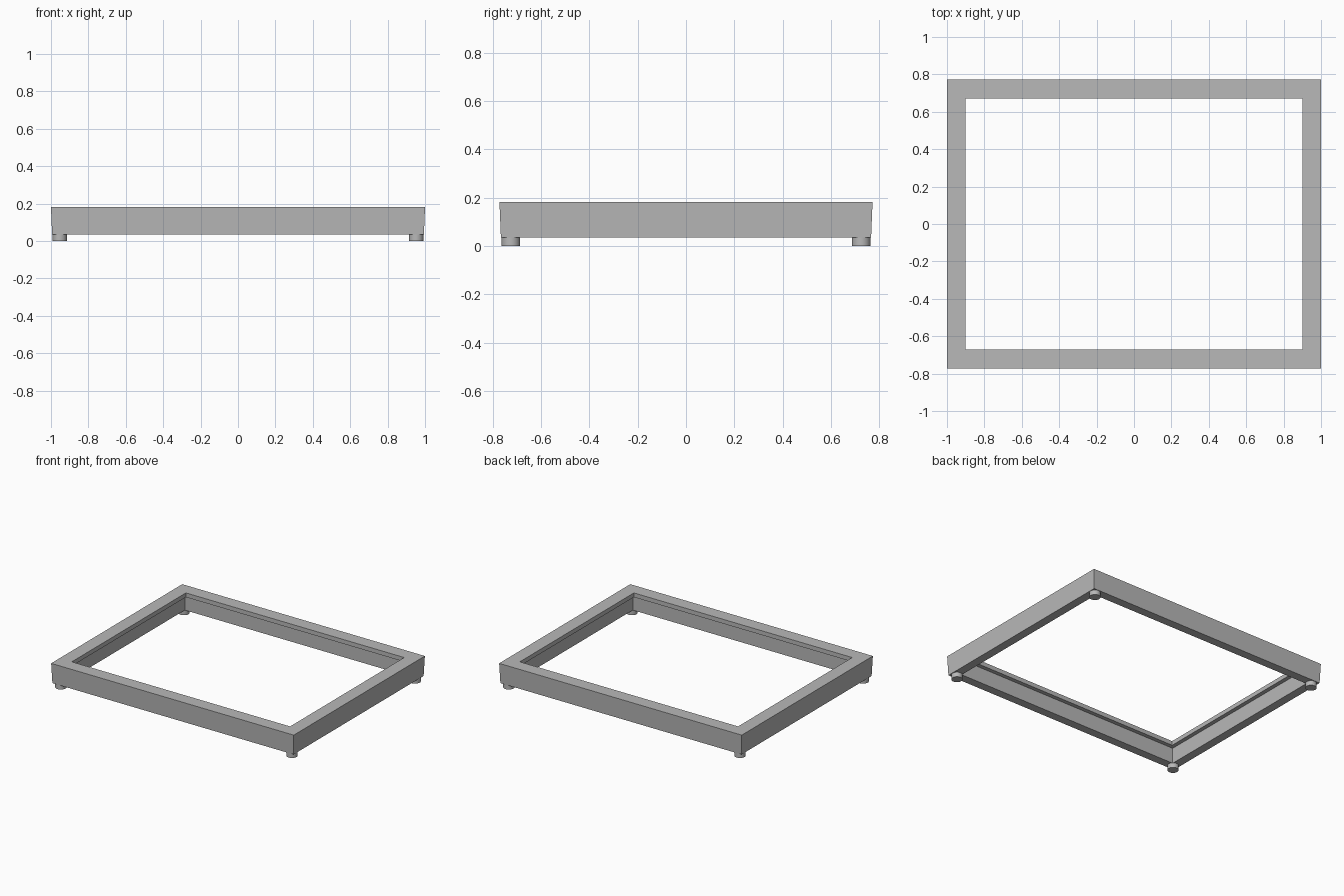
import bpy
import bmesh

if "Cube" in bpy.data.objects:
    bpy.data.objects.remove(bpy.data.objects["Cube"], do_unlink=True)

HALF_X, HALF_Y = 1.0, 0.772
BASE, TOP = 0.035, 0.183
FOOT_RADIUS, FOOT_INSET = 0.038, 0.047

grey = bpy.data.materials.new("satin grey")
grey.use_nodes = True
colour = (0.48, 0.48, 0.48, 1)
grey.diffuse_color = colour
grey.node_tree.nodes["Principled BSDF"].inputs["Base Color"].default_value = colour


def add_object(name, bm):
    bmesh.ops.recalc_face_normals(bm, faces=bm.faces[:])
    mesh = bpy.data.meshes.new(name)
    bm.to_mesh(mesh)
    bm.free()
    mesh.materials.append(grey)
    obj = bpy.data.objects.new(name, mesh)
    bpy.context.collection.objects.link(obj)
    return obj


# Mitred frame: the rail section (inset, height) swept round a rectangle,
# with a rebate under the inner lip
section = [(0.006, BASE), (0, TOP), (0.1, TOP), (0.1, TOP - 0.032),
           (0.07, TOP - 0.032), (0.07, BASE)]
corners = [(-1, -1), (1, -1), (1, 1), (-1, 1)]
bm = bmesh.new()
rings = [[bm.verts.new((sx * (HALF_X - d), sy * (HALF_Y - d), z)) for d, z in section]
         for sx, sy in corners]
for i, ring in enumerate(rings):
    following = rings[(i + 1) % len(rings)]
    for j in range(len(section)):
        k = (j + 1) % len(section)
        bm.faces.new((ring[j], following[j], following[k], ring[k]))
add_object("frame", bm)

# Round feet under the four corners
for sx, sy in corners:
    bm = bmesh.new()
    bmesh.ops.create_cone(bm, cap_ends=True, segments=32, radius1=FOOT_RADIUS,
                          radius2=FOOT_RADIUS, depth=BASE)
    name = ("front" if sy < 0 else "back") + ("_left" if sx > 0 else "_right") + "_foot"
    foot = add_object(name, bm)
    foot.location = (sx * (HALF_X - FOOT_INSET), sy * (HALF_Y - FOOT_INSET), BASE / 2)
    bpy.ops.object.select_all(action="DESELECT")
    foot.select_set(True)
    bpy.context.view_layer.objects.active = foot
    bpy.ops.object.shade_smooth_by_angle()
